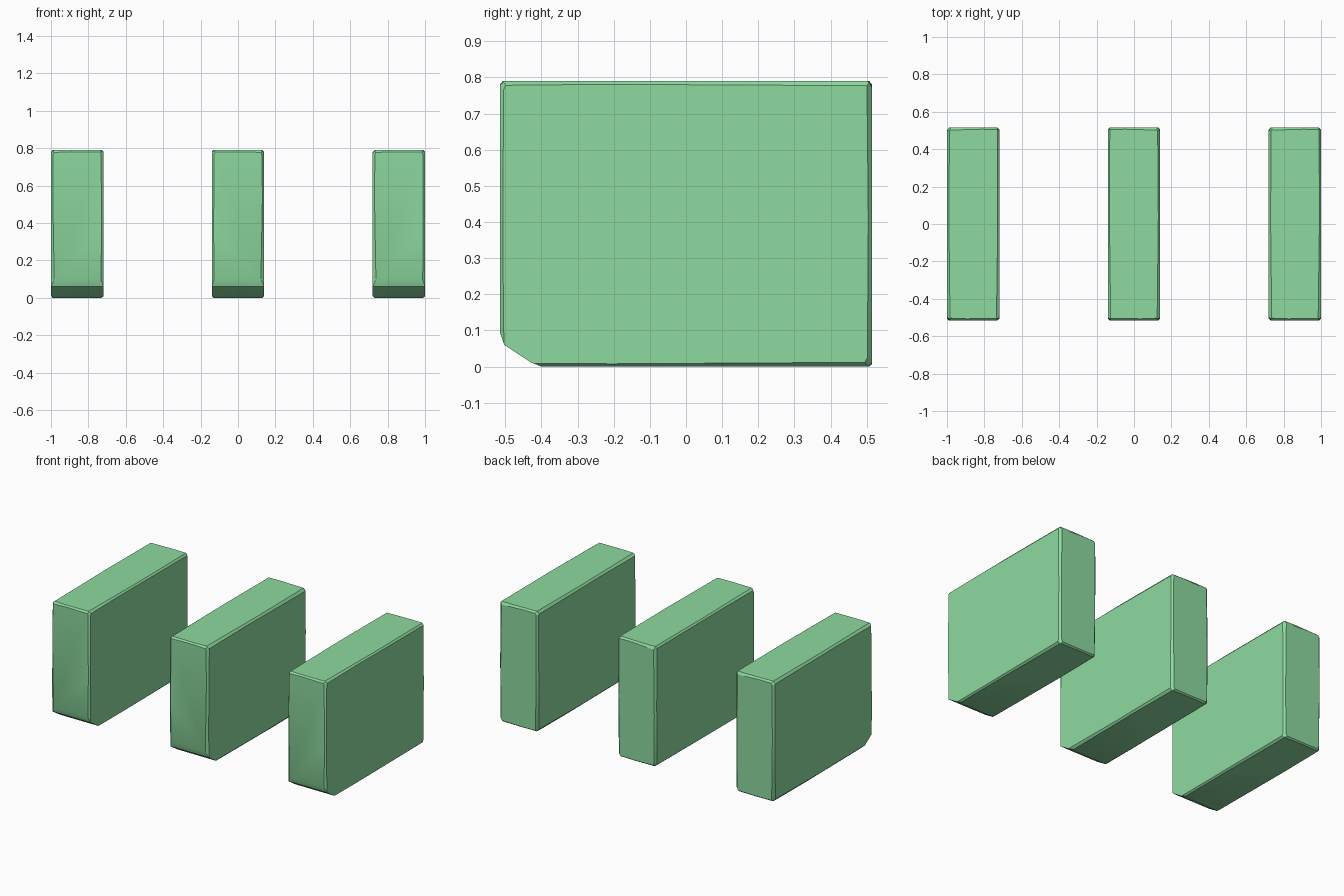
import bpy, bmesh, random
from mathutils import Vector

if "Cube" in bpy.data.objects:
    bpy.data.objects.remove(bpy.data.objects["Cube"])

W, D, H = 0.14, 0.515, 0.79   # half width, half depth, height

# Side outline (y, z) with the worn-off lower front corner
PROFILE = [(-D, H), (-D, 0.095), (-0.503, 0.06), (-0.43, 0.012),
           (-0.40, 0), (D, 0), (D, H)]


def cut(bm, point, normal):
    """Slice off everything beyond a plane and cap the opening."""
    bmesh.ops.bisect_plane(bm, geom=bm.verts[:] + bm.edges[:] + bm.faces[:],
                           dist=1e-5, plane_co=point, plane_no=normal,
                           clear_outer=True)
    rim = [e for e in bm.edges if e.is_boundary]
    if rim:
        bmesh.ops.holes_fill(bm, edges=rim, sides=0)


def stone_slab(name, x, flip, mat):
    rng = random.Random(7)
    bm = bmesh.new()
    face = bm.faces.new([bm.verts.new((-W, y, z)) for y, z in PROFILE])
    new = bmesh.ops.extrude_face_region(bm, geom=[face])["geom"]
    bmesh.ops.translate(bm, vec=(2 * W, 0, 0),
                        verts=[v for v in new if isinstance(v, bmesh.types.BMVert)])
    bmesh.ops.recalc_face_normals(bm, faces=bm.faces[:])

    # Worn edges: two slightly tilted slices along each box edge
    half = Vector((W, D, H / 2))
    mid = Vector((0, 0, H / 2))
    for a in range(3):
        b, c = (a + 1) % 3, (a + 2) % 3
        for s in (-1, 1):
            for t in (-1, 1):
                if a == 0 and s == -1 and t == -1:
                    continue    # lower front edge is already worn
                for tilt in (-1, 1):
                    n = Vector((0, 0, 0))
                    n[b], n[c] = s * rng.uniform(0.7, 1.3), t * rng.uniform(0.7, 1.3)
                    n[a] = tilt * rng.uniform(0.002, 0.006) / half[a]
                    p = Vector((0, 0, 0))
                    p[b], p[c] = s * half[b], t * half[c]
                    cut(bm, mid + p - n.normalized() * rng.uniform(0.005, 0.008), n)

    # Chipped corners
    for sx in (-1, 1):
        for sy, sz in ((-1, 1), (1, -1), (1, 1)):
            n = Vector((sx, sy, sz * rng.uniform(0.3, 0.9))).normalized()
            p = mid + Vector((sx * W, sy * D, sz * H / 2))
            cut(bm, p - n * rng.uniform(0.012, 0.018), n)

    if flip:
        for v in bm.verts:
            v.co.x *= -1
    bmesh.ops.recalc_face_normals(bm, faces=bm.faces[:])
    me = bpy.data.meshes.new(name)
    bm.to_mesh(me)
    bm.free()
    me.materials.append(mat)
    ob = bpy.data.objects.new(name, me)
    ob.location.x = x
    bpy.context.collection.objects.link(ob)
    bpy.ops.object.select_all(action='DESELECT')
    ob.select_set(True)
    bpy.context.view_layer.objects.active = ob
    bpy.ops.object.shade_smooth_by_angle(angle=0.5)


green = bpy.data.materials.new("green_stone")
green.diffuse_color = (0.27, 0.70, 0.35, 1)
green.use_nodes = True
green.node_tree.nodes["Principled BSDF"].inputs["Base Color"].default_value = green.diffuse_color

stone_slab("left_slab", -0.86, False, green)
stone_slab("middle_slab", 0, True, green)
stone_slab("right_slab", 0.86, False, green)
